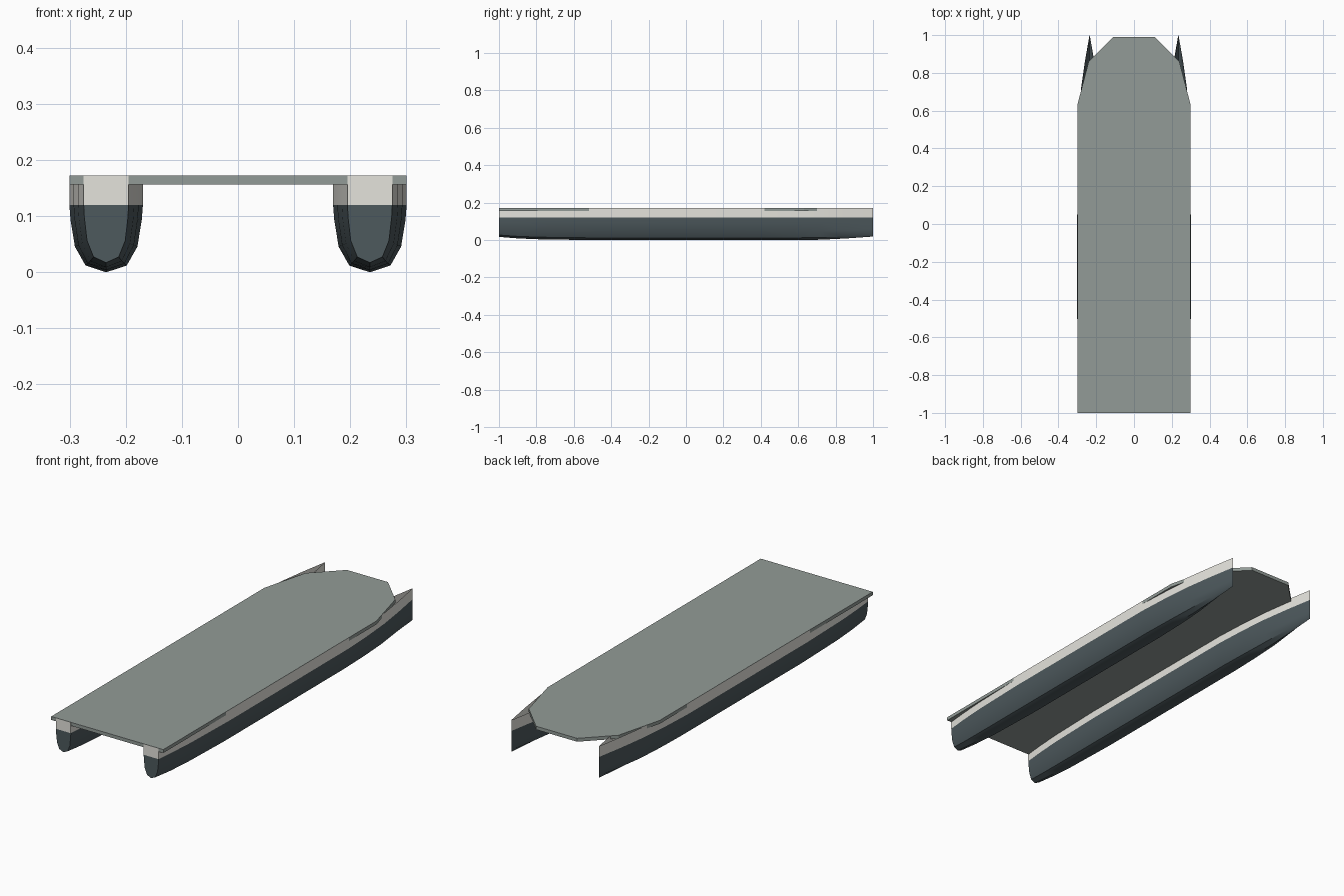
import bpy, bmesh

if "Cube" in bpy.data.objects:
    bpy.data.objects.remove(bpy.data.objects["Cube"])

HULL_X = 0.235
Z_BAND, Z_TOP, Z_DECK = 0.12, 0.172, 0.1725


def material(name, rgb):
    m = bpy.data.materials.new(name)
    m.diffuse_color = (*rgb, 1)
    m.use_nodes = True
    m.node_tree.nodes["Principled BSDF"].inputs["Base Color"].default_value = m.diffuse_color
    return m


deck_mat = material("deck_grey", (0.29, 0.33, 0.31))
band_mat = material("pale_band", (0.78, 0.77, 0.72))
hull_mat = material("dark_hull", (0.075, 0.10, 0.11))

# Hull stations: y, half width, keel height
STATIONS = [(-1.0, 0.040, 0.017), (-0.9, 0.050, 0.009), (-0.78, 0.058, 0.004),
            (-0.5, 0.0655, 0.0), (0.0, 0.0655, 0.0), (0.42, 0.0650, 0.0),
            (0.58, 0.057, 0.0), (0.72, 0.045, 0.002), (0.86, 0.025, 0.009),
            (1.0, 0.0006, 0.019)]
# Half section from waterline to keel: width factor, height factor
HALF = [(1, 1), (0.97, 0.78), (0.85, 0.38), (0.56, 0.10)]
BOTTOM = HALF + [(0, 0)] + [(-w, h) for w, h in reversed(HALF)]


def finish(name, bm, mat, smooth):
    bmesh.ops.recalc_face_normals(bm, faces=bm.faces)
    me = bpy.data.meshes.new(name)
    bm.to_mesh(me)
    bm.free()
    ob = bpy.data.objects.new(name, me)
    bpy.context.collection.objects.link(ob)
    me.materials.append(mat)
    if smooth:
        bpy.ops.object.select_all(action='DESELECT')
        ob.select_set(True)
        bpy.context.view_layer.objects.active = ob
        bpy.ops.object.shade_smooth_by_angle(angle=0.7)
    return ob


def loft(name, sections, mat):
    """Skin open sections from stern to bow and close the stern."""
    bm = bmesh.new()
    rows = [[bm.verts.new(p) for p in s] for s in sections]
    for a, b in zip(rows, rows[1:]):
        for i in range(len(a) - 1):
            bm.faces.new((a[i], a[i + 1], b[i + 1], b[i]))
    bm.faces.new(rows[0])
    return finish(name, bm, mat, True)


# Two open-topped hulls: dark bottom and pale topsides
for side, sx in (("left", -1), ("right", 1)):
    cx = sx * HULL_X
    loft(side + "_hull_bottom",
         [[(cx + w * hw, y, k + (Z_BAND - k) * h) for w, h in BOTTOM]
          for y, hw, k in STATIONS], hull_mat)
    bm = bmesh.new()
    rows = []
    for y, hw, k in STATIONS:
        yy = y - 0.001 if y == -1 else y
        rows.append([bm.verts.new((cx + s * hw, yy, z))
                     for s, z in ((-1, Z_TOP), (-1, Z_BAND), (1, Z_BAND), (1, Z_TOP))])
    for a, b in zip(rows, rows[1:]):
        for i in (0, 2):
            bm.faces.new((a[i], a[i + 1], b[i + 1], b[i]))
    bm.faces.new(rows[0])
    finish(side + "_hull_topsides", bm, band_mat, True)

# Deck plate with chamfered bow
right = [(0.30, -1.0), (0.30, 0.63), (0.24, 0.86), (0.11, 0.99)]
outline = right + [(-x, y) for x, y in reversed(right)]
bm = bmesh.new()
base = bm.faces.new([bm.verts.new((x, y, 0.156)) for x, y in outline])
ext = bmesh.ops.extrude_face_region(bm, geom=[base])
bmesh.ops.translate(bm, vec=(0, 0, Z_DECK - 0.156),
                    verts=[v for v in ext["geom"] if isinstance(v, bmesh.types.BMVert)])
finish("deck", bm, deck_mat, False)
